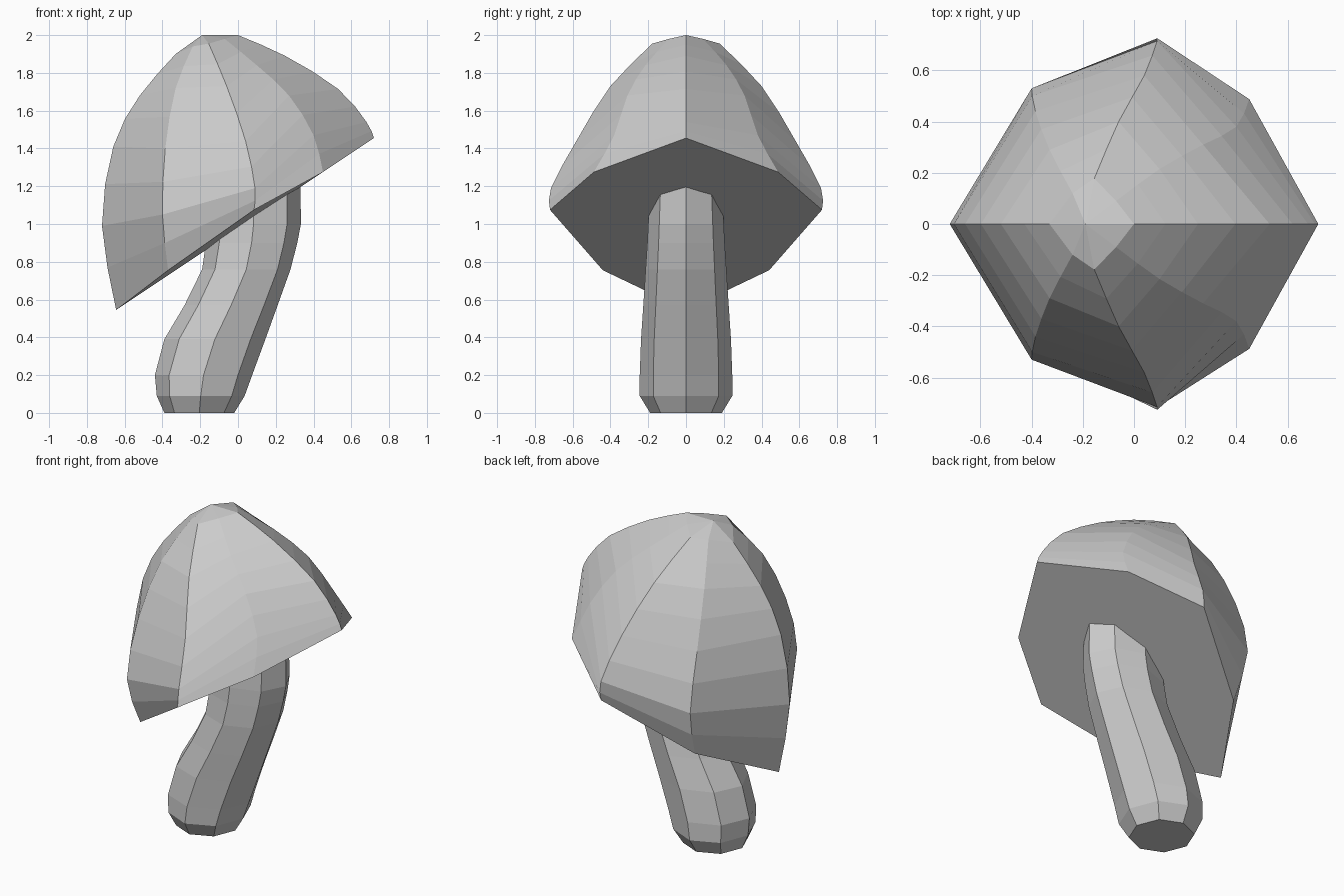
import bpy, bmesh, math
from mathutils import Vector

if "Cube" in bpy.data.objects:
    bpy.data.objects.remove(bpy.data.objects["Cube"])


def loft(name, rings, apex=None):
    """Skin closed rings (bottom to top); cap with n-gons or a fan to apex."""
    bm = bmesh.new()
    vs = [[bm.verts.new(p) for p in r] for r in rings]
    n = len(vs[0])
    for a, b in zip(vs, vs[1:]):
        for i in range(n):
            j = (i + 1) % n
            bm.faces.new((a[i], a[j], b[j], b[i]))
    bm.faces.new(vs[0][::-1])
    if apex:
        tip = bm.verts.new(apex)
        for i in range(n):
            bm.faces.new((vs[-1][i], vs[-1][(i + 1) % n], tip))
    else:
        bm.faces.new(vs[-1])
    bmesh.ops.recalc_face_normals(bm, faces=bm.faces[:])
    me = bpy.data.meshes.new(name)
    bm.to_mesh(me)
    bm.free()
    ob = bpy.data.objects.new(name, me)
    bpy.context.collection.objects.link(ob)
    return ob


def refine(keys):
    """Catmull-Rom midpoints between key points."""
    k = [Vector(p) for p in keys]
    out = [k[0]]
    for i in range(len(k) - 1):
        p0 = k[i - 1] if i else 2 * k[0] - k[1]
        p3 = k[i + 2] if i + 2 < len(k) else 2 * k[-1] - k[-2]
        out += [(9 * (k[i] + k[i + 1]) - p0 - p3) / 16, k[i + 1]]
    return out


# Cap: five ribs from crown to rim, right to left, mirrored across y
ribs = [refine(r) for r in (
    [(0, 0, 2), (.25, 0, 1.89), (.53, 0, 1.715), (.68, 0, 1.54), (.72, 0, 1.455)],
    [(-.07, .09, 1.98), (.1, .215, 1.84), (.27, .31, 1.68), (.4, .38, 1.47), (.45, .488, 1.275)],
    [(-.155, .178, 1.955), (-.06, .4, 1.73), (.04, .58, 1.44), (.09, .715, 1.19), (.085, .72, 1.075)],
    [(-.24, .12, 1.94), (-.33, .29, 1.72), (-.385, .44, 1.4), (-.4, .53, 1.05), (-.37, .44, .755)],
    [(-.33, 0, 1.9), (-.52, 0, 1.68), (-.66, 0, 1.41), (-.72, 0, .99), (-.645, 0, .545)],
)]
rings = []
for half in zip(*ribs):
    rings.append(list(half) + [Vector((p.x, -p.y, p.z)) for p in half[3:0:-1]])
loft("mushroom_cap", rings[::-1], apex=(-.19, 0, 2))

# Stem: eight-sided, leaning; z, left x, right x, half depth
stem = [(0, -.39, -.02, .19), (.09, -.43, .035, .245), (.2, -.44, .075, .245),
        (.39, -.39, .145, .238), (.57, -.283, .21, .226), (.76, -.19, .278, .214),
        (.9, -.17, .314, .205), (1.0, -.168, .333, .2), (1.3, -.165, .33, .185)]
loft("mushroom_stem", [
    [((l + r) / 2 + (r - l) / 2 * math.cos(i * math.pi / 4),
      d * math.sin(i * math.pi / 4), z) for i in range(8)]
    for z, l, r, d in stem])
